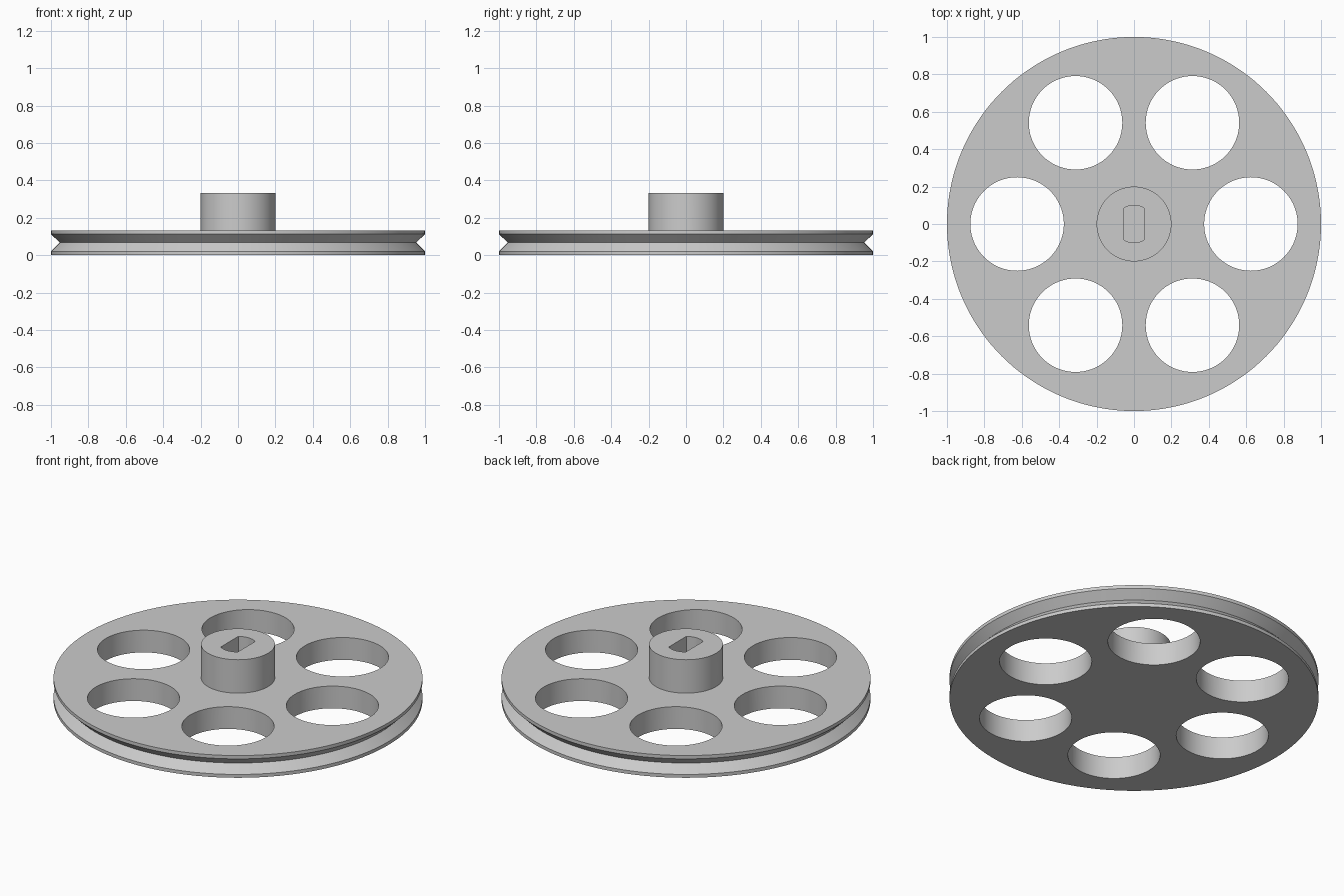
import bpy
import bmesh
from math import pi, sin, cos, asin, radians
from mathutils import Matrix

cube = bpy.data.objects.get("Cube")
if cube:
    bpy.data.objects.remove(cube, do_unlink=True)

# Main dimensions
THICK = 0.133
TOP = 0.333
LIP = 0.02
GROOVE_R = 0.953
HUB_R = 0.2
BORE_R, BORE_HALF = 0.1, 0.056

grey = bpy.data.materials.new("plain grey")
grey.use_nodes = True
color = (0.6, 0.6, 0.6, 1)
grey.diffuse_color = color
grey.node_tree.nodes["Principled BSDF"].inputs["Base Color"].default_value = color


def add_object(name, bm):
    bmesh.ops.recalc_face_normals(bm, faces=bm.faces)
    mesh = bpy.data.meshes.new(name)
    bm.to_mesh(mesh)
    bm.free()
    mesh.materials.append(grey)
    obj = bpy.data.objects.new(name, mesh)
    bpy.context.collection.objects.link(obj)
    return obj


def prism(bm, outline, z0, z1):
    """Extrude a flat outline from z0 to z1."""
    face = bm.faces.new([bm.verts.new((x, y, z0)) for x, y in outline])
    new = bmesh.ops.extrude_face_region(bm, geom=[face])["geom"]
    verts = [v for v in new if isinstance(v, bmesh.types.BMVert)]
    bmesh.ops.translate(bm, vec=(0, 0, z1 - z0), verts=verts)


def circle(r, n, cx=0, cy=0):
    return [(cx + r * cos(2 * pi * i / n), cy + r * sin(2 * pi * i / n)) for i in range(n)]


def cut(target, cutter):
    mod = target.modifiers.new("cut", "BOOLEAN")
    mod.operation = "DIFFERENCE"
    mod.solver = "EXACT"
    mod.object = cutter
    bpy.context.view_layer.objects.active = target
    bpy.ops.object.modifier_apply(modifier=mod.name)
    bpy.data.objects.remove(cutter, do_unlink=True)


# Grooved wheel with its hub, turned from one profile
profile = [(1, 0), (1, LIP), (GROOVE_R, THICK / 2), (1, THICK - LIP),
           (1, THICK), (HUB_R, THICK), (HUB_R, TOP)]
SEG = 144
bm = bmesh.new()
rings = [[bm.verts.new((x, y, z)) for x, y in circle(r, SEG)] for r, z in profile]
for low, high in zip(rings, rings[1:]):
    for i in range(SEG):
        j = (i + 1) % SEG
        bm.faces.new((low[i], low[j], high[j], high[i]))
bm.faces.new(rings[0])
bm.faces.new(rings[-1])
pulley = add_object("pulley_wheel", bm)

# Six round lightening holes
bm = bmesh.new()
for k in range(6):
    a = k * pi / 3
    prism(bm, circle(0.25, 72, 0.625 * cos(a), 0.625 * sin(a)), -0.1, 0.25)
cut(pulley, add_object("hole_cutter", bm))

# Shaft bore with two flat sides, closed at the bottom
bm = bmesh.new()
half = asin(BORE_HALF / BORE_R)
arc = [pi / 2 - half + 2 * half * i / 16 for i in range(17)]
outline = [(BORE_R * cos(a + s), BORE_R * sin(a + s)) for s in (0, pi) for a in arc]
prism(bm, outline, THICK, TOP + 0.1)
cut(pulley, add_object("bore_cutter", bm))

# Set screw hole straight across the hub
bm = bmesh.new()
prism(bm, circle(0.042, 40), -0.4, 0.4)
bm.transform(Matrix.Translation((0, 0, 0.235)) @ Matrix.Rotation(pi / 2, 4, "Y"))
cut(pulley, add_object("screw_hole_cutter", bm))

# Smooth round walls, crisp edges
bpy.ops.object.select_all(action="DESELECT")
pulley.select_set(True)
bpy.context.view_layer.objects.active = pulley
bpy.ops.object.shade_smooth_by_angle(angle=radians(30))
